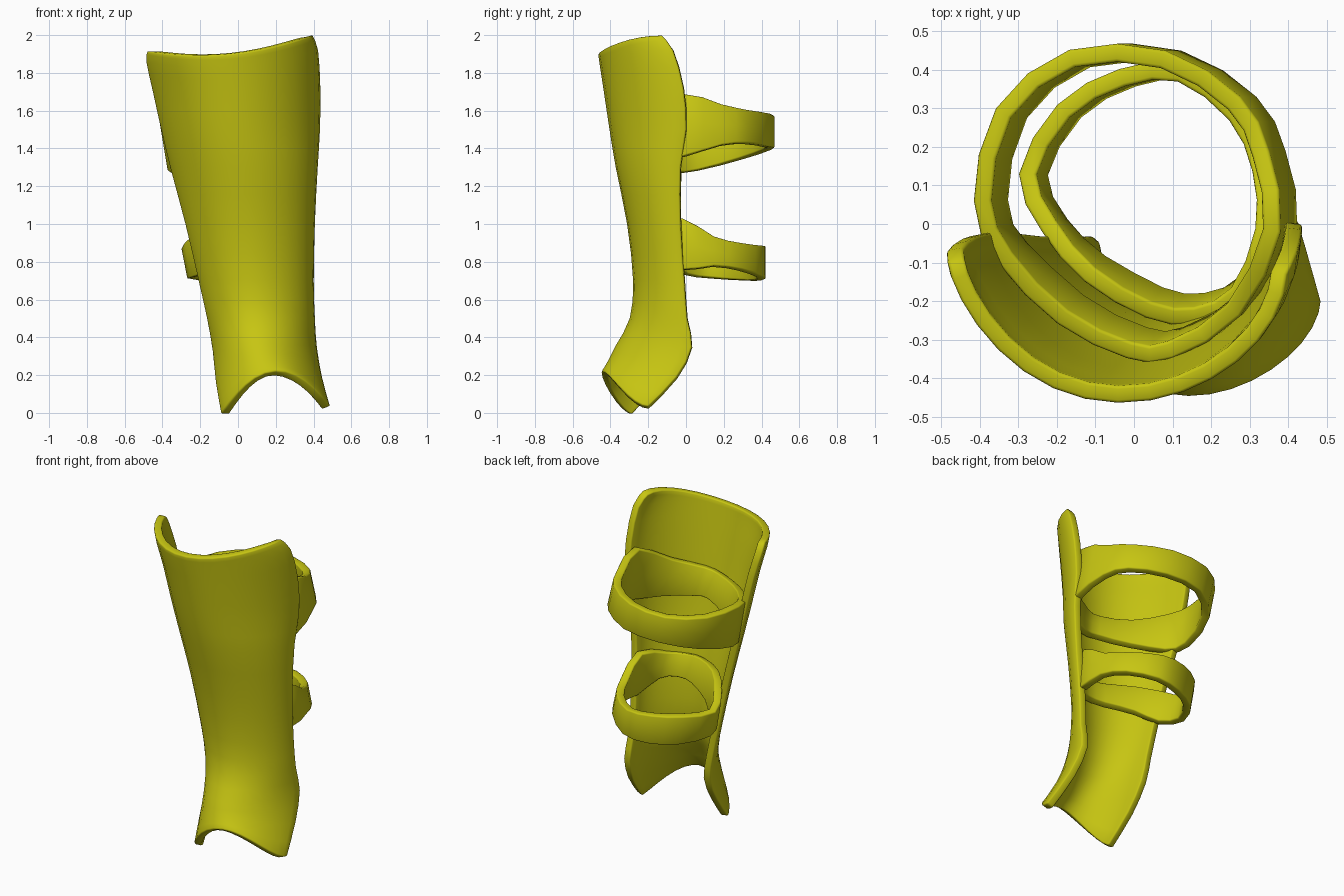
import bpy, bmesh, math
from mathutils import Vector

cube = bpy.data.objects.get("Cube")
if cube:
    bpy.data.objects.remove(cube, do_unlink=True)

# One olive yellow material for everything
olive = bpy.data.materials.new("olive_yellow")
olive.use_nodes = True
color = (0.57, 0.56, 0.006, 1)
olive.diffuse_color = color
bsdf = next(n for n in olive.node_tree.nodes if n.type == 'BSDF_PRINCIPLED')
bsdf.inputs["Base Color"].default_value = color
bsdf.inputs["Roughness"].default_value = 0.6


def smooth_path(points, closed):
    """Insert a Catmull-Rom midpoint between neighbouring control points."""
    pts = [Vector(p) for p in points]
    n = len(pts)

    def at(i):
        return pts[i % n] if closed else pts[max(0, min(n - 1, i))]

    result = []
    for i in range(n):
        result.append(pts[i])
        if closed or i < n - 1:
            result.append((9 * (at(i) + at(i + 1)) - at(i - 1) - at(i + 2)) / 16)
    return result


def build_sheet(name, rows, closed, thickness):
    """Loft rows from top to bottom, thicken inwards and round the rims."""
    bm = bmesh.new()
    grid = [[bm.verts.new(p) for p in row] for row in rows]
    count = len(grid[0])
    for upper, lower in zip(grid, grid[1:]):
        for j in range(count if closed else count - 1):
            k = (j + 1) % count
            bm.faces.new((upper[j], lower[j], lower[k], upper[k]))
    mesh = bpy.data.meshes.new(name)
    bm.to_mesh(mesh)
    bm.free()
    mesh.materials.append(olive)
    obj = bpy.data.objects.new(name, mesh)
    bpy.context.collection.objects.link(obj)
    solid = obj.modifiers.new("thickness", 'SOLIDIFY')
    solid.thickness = thickness
    solid.offset = -1
    bevel = obj.modifiers.new("soft_rim", 'BEVEL')
    bevel.width = 0.008
    bevel.segments = 2
    bevel.limit_method = 'ANGLE'
    bevel.angle_limit = math.radians(50)
    bpy.ops.object.select_all(action='DESELECT')
    obj.select_set(True)
    bpy.context.view_layer.objects.active = obj
    bpy.ops.object.shade_smooth_by_angle(angle=math.radians(40))
    return obj


# Shin shell: each level gives the two back edges, then front depth and height
levels = [
    (-.48, -.11, 1.915, .395, -.13, 2.0, -.465, 1.9),
    (-.487, -.07, 1.86, .425, -.07, 1.92, -.455, 1.83),
    (-.452, -.04, 1.7, .437, -.015, 1.72, -.435, 1.7),
    (-.408, -.03, 1.5, .435, 0, 1.5, -.405, 1.5),
    (-.36, -.03, 1.3, .423, -.03, 1.3, -.372, 1.3),
    (-.28, -.04, 1, .408, -.03, 1, -.312, 1),
    (-.21, -.04, .7, .402, -.01, .7, -.28, .7),
    (-.165, -.04, .5, .408, .005, .5, -.298, .5),
    (-.135, -.05, .33, .418, .03, .35, -.37, .36),
    (-.118, -.15, .16, .445, -.05, .19, -.41, .28),
    (-.09, -.295, -.005, .487, -.2, .035, -.445, .222),
]


def shell_arc(level, steps=16):
    right, left = Vector(level[:3]), Vector(level[3:6])
    middle = (right + left) / 2
    arc = []
    for j in range(steps + 1):
        angle = math.pi * j / steps
        bulge = max(0, math.sin(angle))
        # The right half is flatter than the left half
        fullness = 1.25 + 0.15 * math.cos(angle)
        point = right.lerp(left, (1 - math.cos(angle)) / 2)
        point.y += (level[6] - middle.y) * bulge ** fullness
        point.z += (level[7] - middle.z) * bulge ** 2
        arc.append(point)
    return arc


build_sheet("shin_shell", [shell_arc(lv) for lv in smooth_path(levels, False)],
            False, 0.045)


# Straps: closed loops given as x, y, top height, bottom height
def build_strap(name, outline, lean):
    loop = smooth_path(outline, True)
    rows = []
    for t in (0, 0.5, 1):
        rows.append([(x + lean * t,
                      y + max(0, min(0.04, -y / 5)) * t,
                      top + (bottom - top) * t) for x, y, top, bottom in loop])
    build_sheet(name, rows, True, 0.047)


build_strap("upper_strap", [
    (-.417, .06, 1.55, 1.28), (-.355, -.1, 1.53, 1.27),
    (-.2, -.26, 1.5, 1.31), (-.02, -.35, 1.5, 1.34),
    (.1, -.35, 1.52, 1.34), (.275, -.24, 1.57, 1.34),
    (.38, -.02, 1.69, 1.36), (.35, .19, 1.635, 1.42),
    (.275, .33, 1.605, 1.43), (.08, .45, 1.585, 1.41),
    (-.17, .452, 1.565, 1.39), (-.36, .3, 1.555, 1.34)], 0.045)

build_strap("lower_strap", [
    (-.3, .13, .875, .71), (-.24, -.02, .94, .73),
    (-.13, -.15, .985, .8), (.03, -.245, .985, .83),
    (.16, -.262, .98, .84), (.285, -.2, .99, .83),
    (.36, -.02, 1.03, .76), (.35, .15, .935, .78),
    (.28, .3, .9, .76), (.125, .415, .885, .72),
    (-.04, .402, .885, .7), (-.2, .31, .885, .7)], 0.032)
